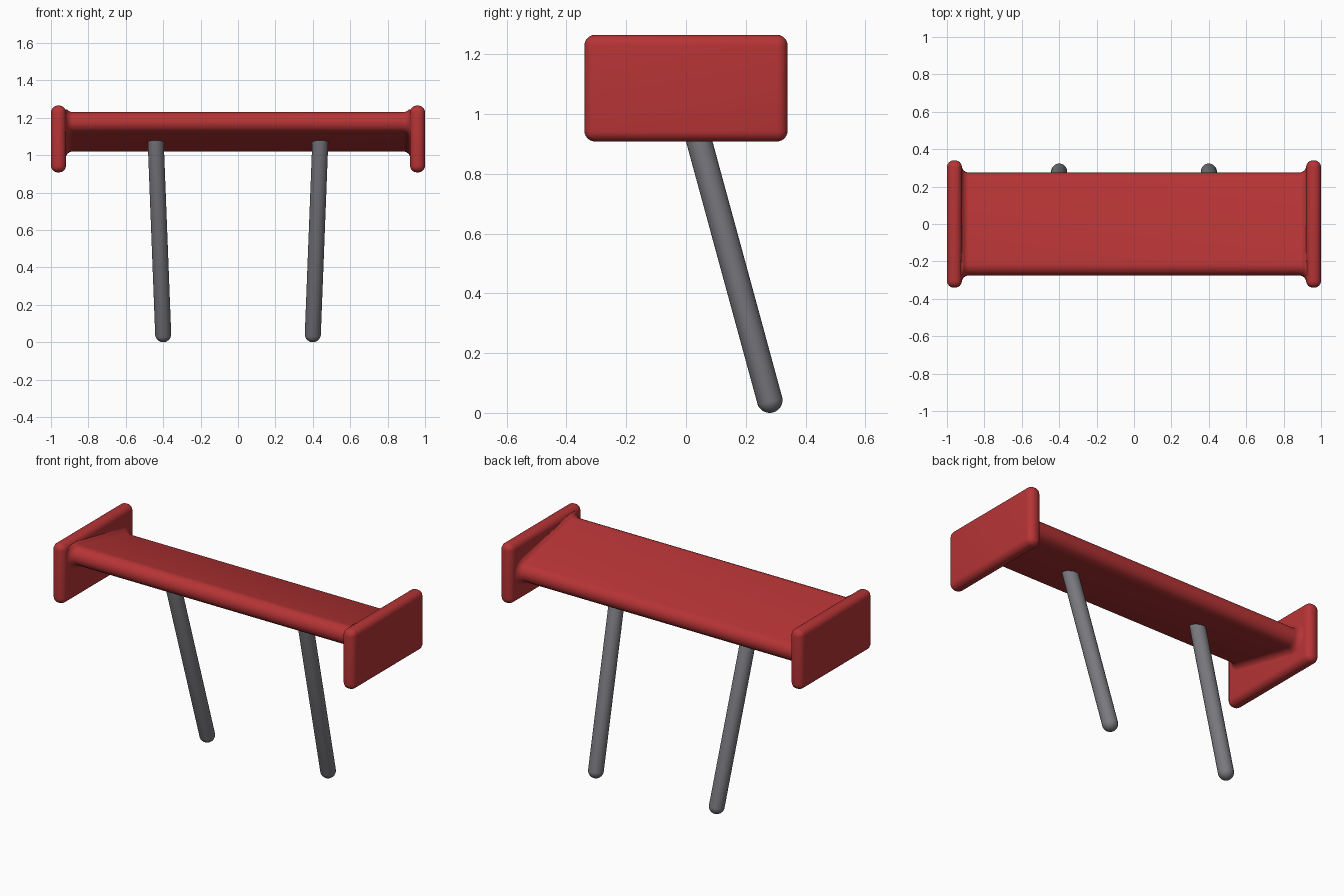
import bpy, bmesh
from math import sin, cos, pi, atan2, hypot
from mathutils import Vector

cube = bpy.data.objects.get("Cube")
if cube:
    bpy.data.objects.remove(cube)


def make_material(name, rgb):
    mat = bpy.data.materials.new(name)
    mat.use_nodes = True
    mat.diffuse_color = (*rgb, 1)
    mat.node_tree.nodes["Principled BSDF"].inputs["Base Color"].default_value = (*rgb, 1)
    return mat


red = make_material("red paint", (0.47, 0.034, 0.036))
grey = make_material("grey metal", (0.19, 0.19, 0.21))


def finish(bm, name, mat, angle=50):
    bmesh.ops.recalc_face_normals(bm, faces=bm.faces)
    mesh = bpy.data.meshes.new(name)
    bm.to_mesh(mesh)
    bm.free()
    mesh.materials.append(mat)
    obj = bpy.data.objects.new(name, mesh)
    bpy.context.collection.objects.link(obj)
    bpy.ops.object.select_all(action="DESELECT")
    obj.select_set(True)
    bpy.context.view_layer.objects.active = obj
    bpy.ops.object.shade_smooth_by_angle(angle=angle * pi / 180)
    return obj


# Wing blade: tilted rounded section, lofted along x and flared at both ends
FRONT, BACK = Vector((-0.22, 1.175)), Vector((0.22, 1.075))
RADIUS, FILLET, PLATE_X = 0.055, 0.04, 0.922
TILT = atan2(BACK.y - FRONT.y, BACK.x - FRONT.x)
ARC = 12


def section(bm, x, grow):
    ring = []
    for centre, start in ((BACK, -pi / 2), (FRONT, pi / 2)):
        for i in range(ARC + 1):
            a = TILT + start + pi * i / ARC
            y = centre.x + (RADIUS + grow) * cos(a)
            z = centre.y + (RADIUS + grow) * sin(a)
            ring.append(bm.verts.new((x, y, min(z, 1.245))))
    return ring


flare = []
for i in range(8):
    a = pi / 2 * i / 7
    flare.append((PLATE_X - FILLET * (1 - sin(a)), FILLET * (1 - cos(a))))
flare.append((0.945, FILLET))
stations = [(-x, g) for x, g in reversed(flare)] + flare

bm = bmesh.new()
rings = [section(bm, x, g) for x, g in stations]
for r0, r1 in zip(rings, rings[1:]):
    for i in range(len(r0)):
        j = (i + 1) % len(r0)
        bm.faces.new((r0[i], r0[j], r1[j], r1[i]))
bm.faces.new(rings[0])
bm.faces.new(rings[-1])
finish(bm, "wing_blade", red)

for side, label in ((1, "left"), (-1, "right")):
    # End plate with rounded edges
    bm = bmesh.new()
    bmesh.ops.create_cube(bm, size=1)
    bmesh.ops.scale(bm, vec=(0.08, 0.68, 0.357), verts=bm.verts)
    bmesh.ops.translate(bm, vec=(side * 0.96, 0, 1.0865), verts=bm.verts)
    bmesh.ops.bevel(bm, geom=bm.edges[:], offset=0.036, segments=6,
                    profile=0.5, affect="EDGES")
    finish(bm, label + "_end_plate", red)

    # Support strut: a round-ended rod leaning forward and outward
    foot = Vector((side * 0.40, 0.28, 0.043))
    top = Vector((side * 0.441, -0.008, 1.10))
    axis = top - foot
    bm = bmesh.new()
    bmesh.ops.create_uvsphere(bm, u_segments=32, v_segments=17, radius=0.043)
    for v in bm.verts:
        if v.co.z > 0:
            v.co.z += axis.length
    turn = Vector((0, 0, 1)).rotation_difference(axis).to_matrix()
    bmesh.ops.rotate(bm, cent=(0, 0, 0), matrix=turn, verts=bm.verts)
    bmesh.ops.translate(bm, vec=foot, verts=bm.verts)
    finish(bm, label + "_strut", grey)
